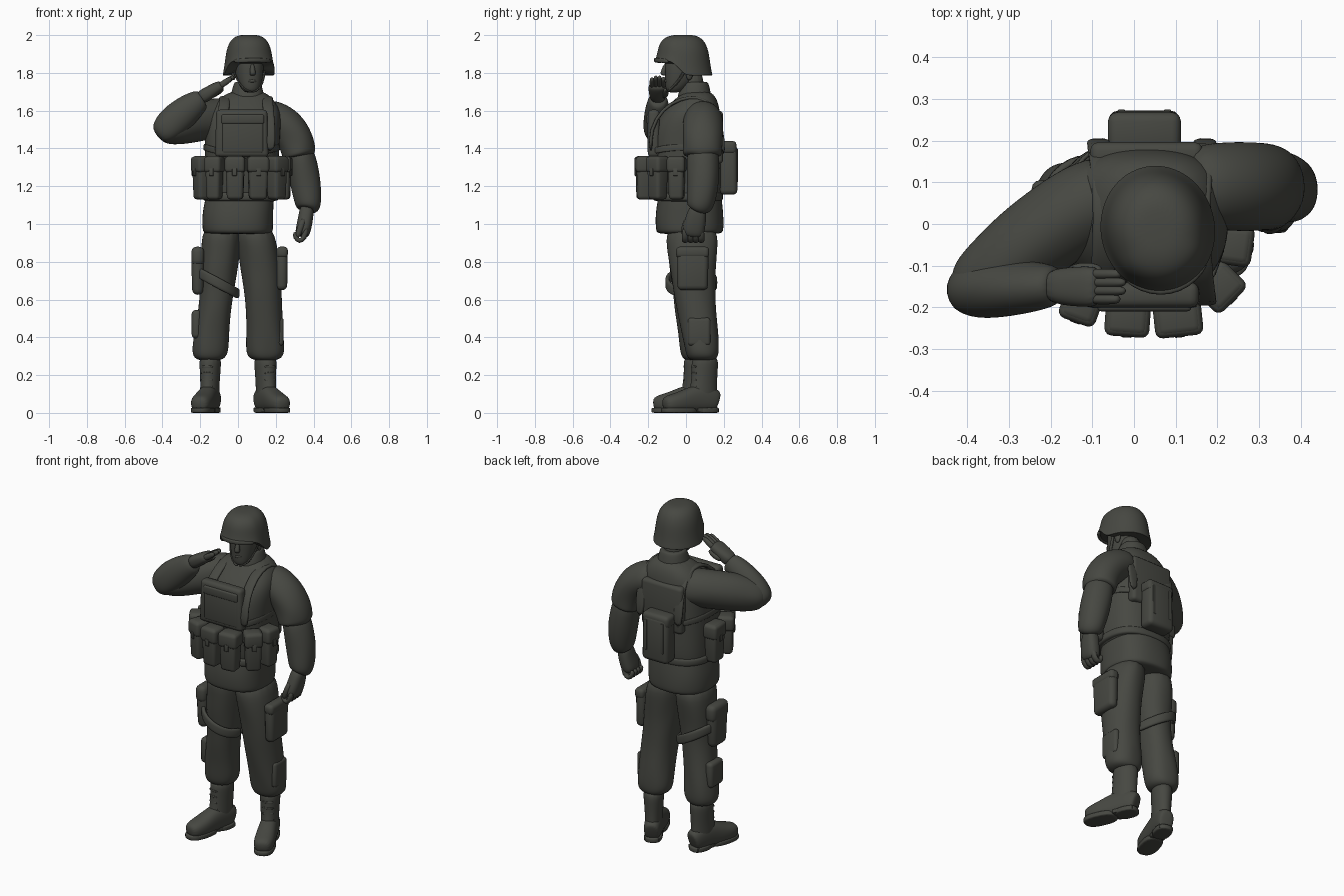
import bpy, bmesh, math
from mathutils import Vector, noise

mat = bpy.data.materials.new("dark olive grey")
mat.diffuse_color = (0.062, 0.064, 0.054, 1)


def finish(name, bm, at=(0, 0, 0), yaw=0, subdiv=0):
    bmesh.ops.recalc_face_normals(bm, faces=bm.faces)
    me = bpy.data.meshes.new(name)
    bm.to_mesh(me)
    bm.free()
    me.materials.append(mat)
    me.shade_smooth()
    ob = bpy.data.objects.new(name, me)
    bpy.context.collection.objects.link(ob)
    ob.location = at
    ob.rotation_euler.z = math.radians(yaw)
    if subdiv:
        ob.modifiers.new("smooth", 'SUBSURF').levels = subdiv
    else:
        me.set_sharp_from_angle(angle=math.radians(35))
    return ob


def loft(name, rings, ref=None, n=16, power=2.0, fold=0, subdiv=2, at=(0, 0, 0), yaw=0):
    """Skin rings (x, y, z, ru, rv). Without ref the rings lie flat, else they follow the path."""
    bm = bmesh.new()
    pts = [Vector(r[:3]) for r in rings]
    loops = []
    for i, r in enumerate(rings):
        u, v = Vector((1, 0, 0)), Vector((0, 1, 0))
        if ref:
            t = (pts[min(i + 1, len(pts) - 1)] - pts[max(i - 1, 0)]).normalized()
            u = Vector(ref)
            u = (u - t * u.dot(t)).normalized()
            v = t.cross(u)
        loop = []
        for k in range(n):
            a = 2 * math.pi * (k + 0.5) / n
            c, s = math.cos(a), math.sin(a)
            d = (u * r[3] * math.copysign(abs(c) ** (2 / power), c)
                 + v * r[4] * math.copysign(abs(s) ** (2 / power), s))
            if fold:
                d *= 1 + fold * noise.noise((pts[i] + d) * 14)
            loop.append(bm.verts.new(pts[i] + d))
        loops.append(loop)
    for a, b in zip(loops, loops[1:]):
        for k in range(n):
            bm.faces.new((a[k], a[(k + 1) % n], b[(k + 1) % n], b[k]))
    bm.faces.new(loops[0])
    bm.faces.new(loops[-1])
    return finish(name, bm, at, yaw, subdiv)


def box(name, at, size, yaw=0, taper=1.0, bevel=0.012):
    """Bevelled block; taper scales its lower end."""
    bm = bmesh.new()
    bmesh.ops.create_cube(bm, size=1)
    for v in bm.verts:
        k = taper if v.co.z < 0 else 1
        v.co = Vector((v.co.x * size[0] * k, v.co.y * size[1] * k, v.co.z * size[2]))
    bmesh.ops.bevel(bm, geom=bm.edges[:], offset=bevel, segments=3, profile=0.5, affect='EDGES')
    return finish(name, bm, at, yaw)


def strap(name, pts, ref, w=0.02, t=0.006, **kw):
    """Flat webbing along points; ref is the width direction."""
    return loft(name, [(*p, w, t) for p in pts], ref, n=8, power=4, subdiv=1, **kw)


# jacket skirt and torso
loft("jacket_skirt", [(0, .02, .945, .18, .17), (0, .02, .96, .19, .182), (0, .018, 1.05, .192, .184),
                      (.01, .02, 1.14, .185, .17), (.01, .02, 1.2, .17, .16)], power=2.5, fold=.05)
loft("torso", [(.015, .02, 1.1, .18, .15), (.018, .015, 1.14, .197, .178), (.02, .008, 1.25, .2, .187),
               (.02, 0, 1.4, .2, .192), (.025, .006, 1.52, .205, .182), (.03, .03, 1.6, .2, .155),
               (.04, .055, 1.66, .15, .115), (.05, .06, 1.71, .085, .07)], power=2.5, fold=.04)
loft("belt", [(.015, .01, 1.12, .19, .178), (.015, .01, 1.125, .205, .19), (.015, .01, 1.165, .205, .19),
              (.015, .01, 1.17, .19, .178)], power=2.5)
loft("collar", [(.05, .045, 1.64, .1, .1), (.05, .045, 1.69, .088, .088), (.05, .05, 1.755, .072, .07),
                (.05, .05, 1.75, .06, .055)], power=2.2)

# vest panels and harness
box("vest_front_panel", (.02, -.17, 1.48), (.27, .06, .25), taper=1.05, bevel=.02)
box("vest_chest_pocket", (.025, -.187, 1.475), (.22, .036, .2), bevel=.012)
box("vest_pocket_flap", (.025, -.195, 1.555), (.225, .028, .05), bevel=.009)
box("vest_back_panel", (.03, .166, 1.46), (.27, .06, .28), bevel=.02)
for s, x in ((-1, -.085), (1, .17)):
    strap("shoulder_strap", [(x, -.185, 1.38), (x, -.19, 1.5), (x - .01 * s, -.125, 1.61), (x - .015 * s, -.03, 1.665),
                             (x - .015 * s, .06, 1.675), (x - .01 * s, .14, 1.635), (x, .192, 1.52), (x, .2, 1.36)],
          (1, 0, 0), .03, .01)
    strap("side_strap", [(.02 + .1 * s, -.19, 1.38), (.02 + .18 * s, -.13, 1.4), (.02 + .205 * s, 0, 1.41),
                         (.02 + .18 * s, .13, 1.4), (.02 + .1 * s, .19, 1.38)], (0, 0, 1), .018, .006)

# pouches round the waist
for x, y, yaw, w in ((-.125, -.19, -20, .085), (-.015, -.222, -4, .1), (.105, -.222, 6, .108), (.205, -.15, 45, .095),
                     (.237, -.05, 82, .09), (-.19, -.11, -60, .09), (-.195, .01, -88, .11)):
    box("pouch", (x, y, 1.245), (w, .088, .23), yaw, taper=.85, bevel=.018)
    box("pouch_flap", (x, y, 1.315), (w + .008, .096, .085), yaw, bevel=.018)
    box("pouch_tab", (x + .046 * math.sin(math.radians(yaw)), y - .046 * math.cos(math.radians(yaw)), 1.275),
        (.025, .008, .04), yaw, bevel=.003)

# back pack
box("back_pack", (.025, .225, 1.29), (.165, .09, .27), taper=1.05, bevel=.025)
box("back_pack_lid", (.025, .22, 1.405), (.175, .095, .07), bevel=.022)
for x in (-.03, .08):
    box("back_pack_strap", (x, .27, 1.31), (.018, .008, .18), bevel=.003)

# trousers
loft("right_trouser", [(-.085, .03, 1.0, .1, .14), (-.09, .03, .88, .104, .135), (-.1, .028, .76, .1, .115),
                       (-.11, .03, .66, .09, .104), (-.122, .037, .55, .087, .1), (-.14, .05, .43, .094, .096),
                       (-.148, .058, .34, .1, .093), (-.15, .06, .295, .09, .084), (-.15, .06, .275, .055, .06)],
     power=2.2, fold=.09)
loft("left_trouser", [(.085, .03, 1.0, .1, .14), (.105, .03, .88, .108, .138), (.12, .035, .76, .108, .122),
                      (.128, .043, .66, .104, .113), (.135, .055, .55, .1, .105), (.142, .072, .43, .1, .1),
                      (.146, .085, .34, .105, .093), (.146, .088, .295, .095, .084), (.146, .088, .275, .055, .06)],
     power=2.2, fold=.09)
box("left_cargo_pocket", (.232, .035, .765), (.06, .17, .23), taper=.95, bevel=.025)
box("left_cargo_flap", (.234, .035, .85), (.06, .175, .06), bevel=.02)
box("left_shin_pocket", (.222, .07, .43), (.04, .12, .15), bevel=.018)
box("right_shin_pocket", (-.22, .045, .47), (.05, .12, .15), bevel=.02)

# thigh holster with its tilted strap
box("holster", (-.213, .01, .75), (.07, .15, .25), taper=.85, bevel=.03)
box("holster_flap", (-.213, .01, .83), (.068, .155, .1), bevel=.028)
ring = [(-.11 + .112 * math.cos(a), .028 + .13 * math.sin(a), .69 - .06 * math.cos(a))
        for a in (2 * math.pi * i / 16 for i in range(17))]
strap("thigh_strap", ring, (0, 0, 1), .028, .012)

# boots: right and left
for side, x, y, yaw in (("right", -.147, .06, -15), ("left", .145, .1, 24)):
    at = (x, y, 0)
    loft(side + "_boot_foot", [(0, .072, .06, .05, .035), (0, .058, .065, .06, .047), (0, 0, .08, .08, .052),
                               (0, -.07, .072, .072, .053), (0, -.14, .057, .056, .059), (0, -.2, .05, .047, .056),
                               (0, -.24, .045, .035, .037)], (0, 0, 1), power=2.4, at=at, yaw=yaw)
    loft(side + "_boot_shaft", [(0, -.01, .06, .048, .075), (0, -.01, .11, .05, .08), (0, -.005, .16, .05, .073),
                                (0, 0, .24, .056, .073), (0, 0, .31, .06, .076)], at=at, yaw=yaw)
    for y0, ry, rx in ((-.15, .1, .057), (.01, .066, .05)):
        loft(side + "_boot_sole", [(0, y0, z, rx, ry) for z in (0, .002, .026, .028)], power=2.6,
             subdiv=1, at=at, yaw=yaw)
    box(side + "_boot_sole_arch", (x, y, .016), (.085, .12, .024), yaw, bevel=.004)
    for i in range(4):
        strap(side + "_boot_lace", [(-.035, -.062, .14 + .035 * i), (0, -.076, .14 + .035 * i),
                                    (.035, -.062, .14 + .035 * i)], (0, 0, 1), .006, .004, at=at, yaw=yaw)

# lowered left arm
loft("left_sleeve", [(.12, .085, 1.575, .085, .1), (.19, .09, 1.56, .1, .106), (.262, .09, 1.515, .105, .108),
                     (.308, .088, 1.44, .1, .107), (.324, .086, 1.38, .096, .108), (.326, .086, 1.355, .09, .104),
                     (.33, .086, 1.36, .07, .08)], (1, 0, .6), fold=.09)
loft("left_forearm", [(.315, .09, 1.42, .075, .08), (.338, .092, 1.32, .083, .088), (.357, .092, 1.22, .084, .088),
                      (.371, .08, 1.13, .074, .078), (.373, .07, 1.08, .064, .066), (.368, .065, 1.07, .04, .04)],
     (1, 0, 0), fold=.09)
loft("left_palm", [(.366, .065, 1.1, .038, .042), (.36, .055, 1.04, .04, .054), (.347, .04, .975, .042, .062),
                   (.335, .035, .93, .036, .054)], (1, 0, 0), power=2.5)
for i in range(4):
    y = .08 - .028 * i
    loft("left_finger", [(.362, y, .985, .018, .017), (.352, y, .925, .02, .018), (.325, y, .905, .019, .018),
                         (.302, y, .93, .017, .016), (.302, y, .96, .013, .012)], (0, 1, 0), n=8, subdiv=1)
loft("left_thumb", [(.35, .01, 1.03, .02, .02), (.33, -.01, .98, .02, .02), (.312, -.008, .925, .015, .015)],
     (1, 0, 0), n=8)

# raised right arm and saluting hand
loft("right_sleeve", [(-.03, .07, 1.56, .1, .1), (-.1, .055, 1.56, .112, .108), (-.18, .005, 1.55, .11, .106),
                      (-.26, -.055, 1.535, .108, .102), (-.33, -.115, 1.515, .1, .096),
                      (-.385, -.155, 1.5, .082, .08), (-.415, -.175, 1.49, .045, .045)], (0, 0, 1), fold=.09)
loft("right_forearm", [(-.425, -.155, 1.46, .05, .045), (-.385, -.155, 1.495, .085, .075),
                       (-.32, -.155, 1.56, .09, .072), (-.25, -.15, 1.62, .077, .062),
                       (-.195, -.148, 1.66, .06, .052), (-.185, -.148, 1.665, .04, .035)], (0, 0, 1), fold=.09)
loft("right_palm", [(-.21, -.148, 1.66, .038, .038), (-.16, -.15, 1.69, .037, .047),
                    (-.11, -.15, 1.722, .032, .05), (-.08, -.15, 1.74, .024, .046)], (0, 0, 1), power=2.5)
for i in range(4):
    y = -.12 - .02 * i
    e = (.012, 0, 0, .015)[i]
    loft("right_finger", [(-.11, y, 1.722, .02, .015), (-.06, y, 1.755, .018, .014),
                          (-.018 - e, y, 1.783 - e * .7, .013, .012)], (0, 0, 1), n=8)
loft("right_thumb", [(-.16, -.12, 1.675, .02, .02), (-.12, -.105, 1.69, .018, .018), (-.075, -.11, 1.715, .013, .013)],
     (0, 0, 1), n=8)

# head, turned slightly to its left
head = dict(at=(.057, -.012, 0), yaw=11)
loft("neck", [(.05, .04, 1.62, .065, .065), (.053, .035, 1.7, .058, .06), (.055, .03, 1.82, .06, .065)])
loft("face", [(0, -.055, 1.695, .03, .03), (0, -.045, 1.715, .05, .053), (0, -.025, 1.755, .066, .076),
              (0, -.01, 1.8, .075, .093), (0, -.005, 1.85, .078, .1), (0, 0, 1.92, .07, .09)], power=2.2, **head)
loft("nose", [(0, -.095, 1.85, .01, .012), (0, -.106, 1.82, .014, .014), (0, -.113, 1.797, .018, .016),
              (0, -.104, 1.785, .014, .012)], n=8, **head)
loft("lips", [(-.028, -.088, 1.757, .006, .006), (0, -.1, 1.757, .01, .01), (.028, -.088, 1.757, .006, .006)],
     (0, 0, 1), n=8, **head)
for s in (-1, 1):
    loft("ear", [(.078 * s, .015, 1.76, .008, .012), (.08 * s, .015, 1.79, .013, .022),
                 (.08 * s, .02, 1.83, .012, .025)], n=8, **head)
    strap("chin_strap", [(.09 * s, .0, 1.84), (.075 * s, -.03, 1.77), (.045 * s, -.075, 1.715), (0, -.095, 1.697)],
          (0, 1, .5), .009, .005, **head)

# helmet shell, with the rim raised over the face and flared at the ears
shell = [(2.002, .3), (1.992, .55), (1.967, .75), (1.92, .88), (1.87, .93), (1.82, .98), (1.79, 1.03),
         (1.785, 1.02), (1.79, .95)]
helmet = loft("helmet", [(0, 0, z, .135 * k, .15 * k) for z, k in shell], n=24, **head)
for v in helmet.data.vertices:
    s = min(max((-.03 - v.co.y) / .05, 0), 1)
    v.co.z = 2 - (2 - v.co.z) * (1 - .36 * s * s * (3 - 2 * s))
brim = [(math.sin(a) * .13, -.152 * math.cos(a), 1.868 - .02 * (1 - math.cos(a)))
        for a in (math.radians(d) for d in range(-50, 51, 20))]
strap("helmet_brim", brim, (0, 0, 1), .012, .01, **head)
